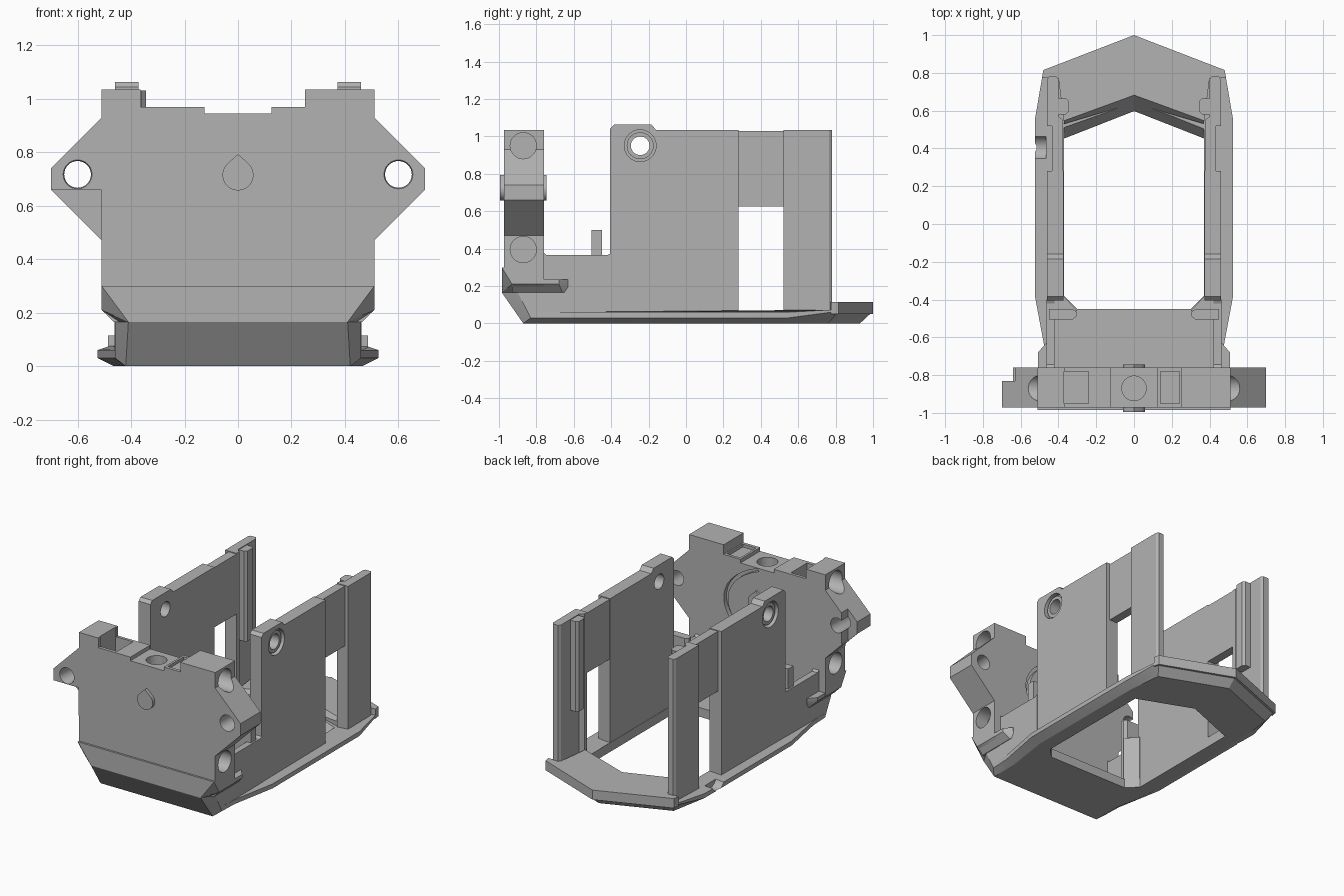
import bpy, bmesh, math
from mathutils import Vector

if "Cube" in bpy.data.objects:
    bpy.data.objects.remove(bpy.data.objects["Cube"])

grey = bpy.data.materials.new("plastic_grey")
grey.diffuse_color = (0.45, 0.45, 0.45, 1)
grey.use_nodes = True
grey.node_tree.nodes["Principled BSDF"].inputs["Base Color"].default_value = grey.diffuse_color


def finish(name, bm):
    bmesh.ops.recalc_face_normals(bm, faces=bm.faces)
    me = bpy.data.meshes.new(name)
    bm.to_mesh(me)
    bm.free()
    me.materials.append(grey)
    ob = bpy.data.objects.new(name, me)
    bpy.context.collection.objects.link(ob)
    return ob


def loft(name, rings):
    """Solid between matching rings of points."""
    bm = bmesh.new()
    vs = [[bm.verts.new(p) for p in r] for r in rings]
    n = len(vs[0])
    for a, b in zip(vs, vs[1:]):
        for i in range(n):
            j = (i + 1) % n
            bm.faces.new((a[i], a[j], b[j], b[i]))
    bm.faces.new(vs[0])
    bm.faces.new(vs[-1])
    return finish(name, bm)


def prism(name, pts, axis, lo, hi):
    """Extrude a 2D profile along an axis."""
    def at(p, d):
        q = list(p)
        q.insert(axis, d)
        return q
    return loft(name, [[at(p, lo) for p in pts], [at(p, hi) for p in pts]])


def box(name, x, y, z):
    return prism(name, [(x[0], y[0]), (x[1], y[0]), (x[1], y[1]), (x[0], y[1])], 2, *z)


def circle(u, v, r, n=32):
    return [(u + r * math.cos(2 * math.pi * i / n), v + r * math.sin(2 * math.pi * i / n)) for i in range(n)]


def convex(name, half):
    """Mirrored convex block from points on one side."""
    bm = bmesh.new()
    for x, y, z in half:
        bm.verts.new((x, y, z))
        bm.verts.new((-x, y, z))
    res = bmesh.ops.convex_hull(bm, input=bm.verts)
    bmesh.ops.dissolve_limit(bm, angle_limit=0.01, verts=bm.verts, edges=bm.edges)
    return finish(name, bm)


def combine(ob, others, op):
    """Apply booleans and drop the helper solids."""
    for o in others:
        m = ob.modifiers.new("cut", 'BOOLEAN')
        m.operation, m.solver, m.object = op, 'EXACT', o
    dg = bpy.context.evaluated_depsgraph_get()
    me = bpy.data.meshes.new_from_object(ob.evaluated_get(dg))
    ob.modifiers.clear()
    ob.data = me
    for o in others:
        bpy.data.objects.remove(o)
    return ob


def mirrored(half):
    """Close a half outline running from x = 0 round to the other end."""
    return half + [(-p[0],) + tuple(p[1:]) for p in reversed(half) if p[0] > 0]


# base rim with a chamfered underside
bottom = [(0, .93, 0), (.44, .76, 0), (.465, .53, 0), (.465, -.37, 0), (.42, -.68, 0), (.42, -.86, 0)]
middle = [(0, 1, .065), (.48, .815, .065), (.525, .55, .03), (.525, -.38, .03), (.465, -.7, .03), (.46, -.83, .03)]
top = [(x, y, .075 if y > .8 else .06) for x, y, z in middle]
base = loft("base_rim", [mirrored(r) for r in (bottom, middle, top)])
back = prism("back_plate", mirrored([(0, 1), (.48, .815), (.487, .775), (.40, .77), (.37, .53), (.0, .66)])[:5]
             + [(0, .64), (-.37, .53), (-.40, .77), (-.487, .775), (-.48, .815)], 2, .05, .115)
combine(base, [back], 'UNION')
low = [(0, .59), (.37, .445), (.37, -.38), (.30, -.45)]
high = [(0, .69), (.37, .555), (.37, -.38), (.30, -.45)]
opening = loft("opening", [[p + (-.01,) for p in mirrored(low)], [p + (.125,) for p in mirrored(high)]])
dip = prism("rim_dip", circle(.405, .09, .065), 0, -.6, -.465)
combine(base, [opening, dip], 'DIFFERENCE')

# chamfered bow under the front panel
bow_top = convex("bow_upper", [(.51, -.985, .3), (.51, -.76, .3), (.41, -.985, .165), (.51, -.93, .21),
                               (.46, -.9, .165), (.51, -.76, .21), (.46, -.76, .165)])
bow_low = convex("bow_lower", [(.41, -.985, .165), (.46, -.9, .165), (.46, -.76, .165), (.42, -.87, 0),
                               (.46, -.83, .03), (.46, -.76, .03), (.42, -.76, 0)])

# front panel with stepped top and pointed ears
outline = [(-.51, .3), (.51, .3), (.51, .47), (.70, .66), (.70, .74), (.51, .93), (.51, 1.035), (.25, 1.035),
           (.25, .97), (.125, .97), (.125, .945), (-.125, .945), (-.125, .97), (-.365, .97), (-.365, 1.035),
           (-.51, 1.035), (-.51, .93), (-.70, .74), (-.70, .66), (-.51, .47)]
panel = prism("front_panel", outline, 1, -.972, -.76)
cuts = [prism("top_hole", circle(0, -.87, .065), 2, .75, 1.1),
        box("top_pocket", (-.37, -.24), (-.95, -.78), (.8, 1.1)),
        box("ear_scoop", (-.75, -.512), (-1, -.84), (.4, .66)),
        box("ear_step", (-.75, -.63), (-.83, -.7), (.6, .9)),
        box("cable_slot", (.14, .24), (-.95, -.78), (.95, 1.1))]
for s in (-1, 1):
    cuts.append(prism("ear_hole", circle(s * .6, .717, .05), 1, -1.1, -.6))
    cuts.append(loft("ear_sink", [[(x, y, z) for x, z in circle(s * .6, .717, r)]
                                  for y, r in ((-.99, .06), (-.96, .05))]))
    for z in (.95, .395):
        cuts.append(prism("side_bore", circle(-.87, z, .07), 0, *sorted((s * .42, s * .8))))
# curved groove on the rear face
arc = [math.radians(a) for a in range(-60, 61, 8)]
groove = [(-.25 + .5 * math.cos(a), .68 + .5 * math.sin(a) * .6) for a in arc]
groove += [(-.25 + .47 * math.cos(a), .68 + .47 * math.sin(a) * .6) for a in reversed(arc)]
cuts.append(prism("rear_groove", groove, 1, -.79, -.7))
combine(panel, cuts, 'DIFFERENCE')

# teardrop studs on the front and rear of the panel
drop = [(.058 * math.cos(a), .715 + .058 * math.sin(a))
        for a in (math.radians(135 + 270 * i / 24) for i in range(25))] + [(0, .793)]
prism("front_stud", drop, 1, -.995, -.96)
prism("rear_stud", drop, 1, -.77, -.745)

for s, side in ((-1, "left"), (1, "right")):
    def span(a, b):
        return sorted((s * a, s * b))

    # side wall with clipped ear at its top corner
    wall = prism(side + "_wall", [(-.405, .03), (.28, .03), (.28, 1.035), (-.16, 1.035), (-.185, 1.063),
                                  (-.385, 1.063), (-.405, 1.043)], 0, *span(.372, .46))
    combine(wall, [prism("hole", circle(-.245, .95, .05), 0, *span(.3, .6)),
                   prism("bore", circle(-.245, .95, .085), 0, *span(.425, .6))], 'DIFFERENCE')
    ring = prism(side + "_screw_seat", circle(-.245, .95, .072), 0, *span(.41, .445))
    combine(ring, [prism("hole", circle(-.245, .95, .05), 0, *span(.3, .6))], 'DIFFERENCE')

    # low wall beside the floor, and the upright tab
    prism(side + "_low_wall", [(-.77, .03), (-.40, .03), (-.40, .375), (-.42, .365), (-.745, .365), (-.77, .385)],
          0, *span(.42, .462))
    tab = [(.45, -.505), (.45, -.45), (.325, -.45), (.305, -.465), (.305, -.49), (.325, -.505)]
    prism(side + "_tab", [(s * x, y) for x, y in tab], 2, .04, .5)
    gusset = [(.46, -.46), (.30, -.46), (.37, -.385), (.46, -.385)]
    prism(side + "_gusset", [(s * x, y) for x, y in gusset], 2, .04, .365)

    # window sill, recessed panel above the window, rear post with rib
    box(side + "_sill", span(.372, .46), (.27, .53), (.03, .062))
    box(side + "_window_panel", span(.375, .435), (.27, .54), (.625, 1.03))
    post = [(.375, .52), (.46, .52), (.46, .765), (.45, .78), (.41, .78), (.40, .765), (.40, .57), (.375, .55)]
    prism(side + "_rear_post", [(s * x, y) for x, y in post], 2, .03, 1.035)
    rib = [(.42, .58), (.36, .58), (.345, .595), (.345, .65), (.36, .665), (.42, .665)]
    prism(side + "_post_rib", [(s * x, y) for x, y in rib], 2, .42, 1.03)

    # flared side step behind the panel
    loft(side + "_side_step", [[(s * x, y, z) for x, y in pts] for z, pts in (
        (.165, ((.42, -.93), (.465, -.93), (.465, -.66), (.455, -.63), (.42, -.63))),
        (.21, ((.42, -.93), (.508, -.93), (.508, -.68), (.465, -.63), (.42, -.63))),
        (.235, ((.42, -.93), (.508, -.93), (.508, -.68), (.465, -.63), (.42, -.63))))])

# smooth round holes while keeping edges crisp
for ob in bpy.context.scene.objects:
    ob.select_set(True)
    bpy.context.view_layer.objects.active = ob
bpy.ops.object.shade_smooth_by_angle(angle=math.radians(25))
